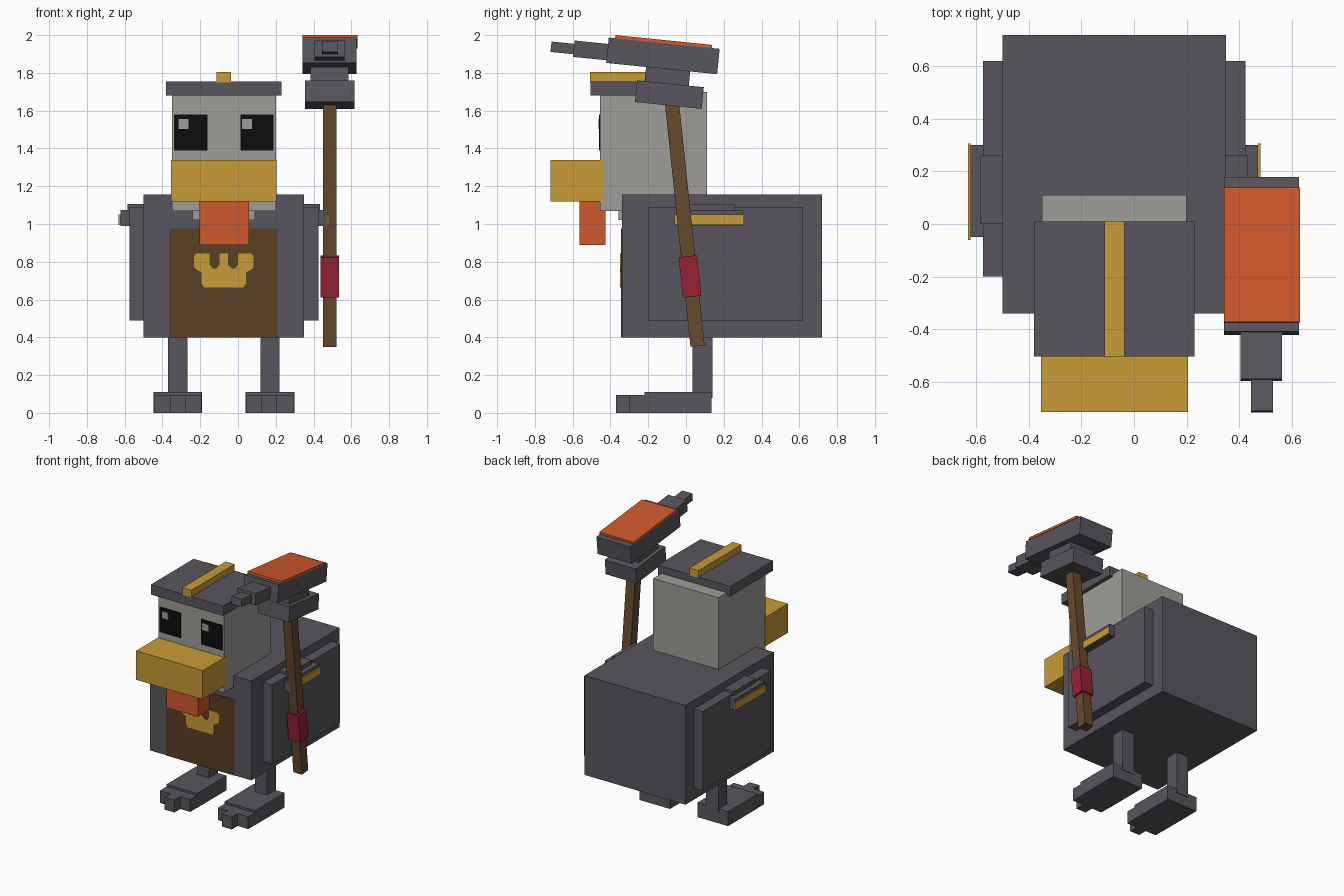
import bpy, bmesh, math
from mathutils import Matrix, Vector

if "Cube" in bpy.data.objects:
    bpy.data.objects.remove(bpy.data.objects["Cube"])

CX = -0.075  # symmetry plane of the bird


def mat(name, r, g, b):
    m = bpy.data.materials.new(name)
    m.diffuse_color = (r, g, b, 1)
    m.use_nodes = True
    m.node_tree.nodes["Principled BSDF"].inputs["Base Color"].default_value = m.diffuse_color
    return m


GREY = mat("slate_grey", 0.098, 0.093, 0.109)
PALE = mat("pale_grey", 0.352, 0.337, 0.318)
GOLD = mat("gold", 0.584, 0.328, 0.038)
ORANGE = mat("orange", 0.62, 0.100, 0.026)
LEATHER = mat("apron_brown", 0.100, 0.050, 0.018)
WOOD = mat("wood_brown", 0.133, 0.070, 0.027)
RED = mat("red", 0.315, 0.016, 0.036)
BLACK = mat("black", 0.004, 0.004, 0.004)


def finish(name, bm, m):
    bmesh.ops.recalc_face_normals(bm, faces=bm.faces)
    me = bpy.data.meshes.new(name)
    bm.to_mesh(me)
    bm.free()
    me.materials.append(m)
    ob = bpy.data.objects.new(name, me)
    bpy.context.collection.objects.link(ob)
    return ob


def box(name, m, x, y, z, tilt=0):
    """Box from (min, max) ranges, tilted about its own centre around x."""
    bm = bmesh.new()
    size = [b - a for a, b in (x, y, z)]
    bmesh.ops.create_cube(bm, size=1, matrix=Matrix.Diagonal((*size, 1)))
    ob = finish(name, bm, m)
    ob.location = [(a + b) / 2 for a, b in (x, y, z)]
    ob.rotation_euler.x = math.radians(tilt)
    return ob


def pair(name, m, x, y, z):
    """Right-hand box and its mirrored twin."""
    box("right_" + name, m, x, y, z)
    box("left_" + name, m, (2 * CX - x[1], 2 * CX - x[0]), y, z)


def tilted(name, m, x, cy, cz, length, height, tilt):
    box(name, m, x, (cy - length / 2, cy + length / 2),
        (cz - height / 2, cz + height / 2), tilt)


# Body and folded wings
box("body", GREY, (-0.50, 0.35), (-0.34, 0.72), (0.40, 1.155))
pair("wing", GREY, (0.34, 0.425), (-0.20, 0.62), (0.49, 1.09))
pair("shoulder_block", GREY, (0.34, 0.435), (0.0, 0.26), (1.0, 1.107))
pair("shoulder_pad", GREY, (0.42, 0.473), (-0.05, 0.30), (0.99, 1.075))
pair("shoulder_trim", GOLD, (0.472, 0.482), (-0.06, 0.307), (0.995, 1.05))

# Apron with a crown-shaped patch and a collar
box("apron", LEATHER, (-0.365, 0.21), (-0.344, -0.338), (0.40, 0.975))
half = [(0.0, 0.845), (0.022, 0.845), (0.022, 0.785), (0.04, 0.765),
        (0.06, 0.765), (0.075, 0.785), (0.075, 0.845), (0.145, 0.845),
        (0.158, 0.83), (0.158, 0.77), (0.14, 0.755), (0.118, 0.745),
        (0.118, 0.685), (0.105, 0.665), (0.0, 0.665)]
outline = half + [(-x, z) for x, z in reversed(half[1:-1])]
bm = bmesh.new()
patch = bm.faces.new([bm.verts.new((CX + x, -0.344, z)) for x, z in outline])
ext = bmesh.ops.extrude_face_region(bm, geom=[patch])
bmesh.ops.translate(bm, vec=Vector((0, -0.005, 0)),
                    verts=[g for g in ext["geom"] if isinstance(g, bmesh.types.BMVert)])
finish("apron_patch", bm, GOLD)
box("collar", PALE, (-0.24, 0.09), (-0.357, -0.335), (1.02, 1.08))

# Head, beak, wattle, hat
box("head", PALE, (-0.35, 0.20), (-0.455, 0.11), (1.07, 1.70))
box("beak", GOLD, (-0.355, 0.205), (-0.717, -0.44), (1.12, 1.34))
box("wattle", ORANGE, (-0.205, 0.058), (-0.565, -0.425), (0.89, 1.125))
box("hat", GREY, (-0.38, 0.23), (-0.505, 0.01), (1.68, 1.755))
box("hat_ridge", GOLD, (-0.113, -0.037), (-0.507, 0.012), (1.75, 1.805))

# Eyes: both glints sit on the same side of each pupil
pair("eye", BLACK, (0.012, 0.188), (-0.461, -0.453), (1.39, 1.58))
for side, x in (("left", -0.315), ("right", 0.022)):
    box(side + "_eye_glint", PALE, (x, x + 0.053), (-0.464, -0.459), (1.503, 1.555))

# Legs and stepped three-toed feet
pair("leg", GREY, (0.118, 0.22), (0.035, 0.14), (0.08, 0.42))
pair("foot", GREY, (0.04, 0.298), (-0.22, 0.135), (0.0, 0.11))
pair("side_toes", GREY, (0.042, 0.296), (-0.30, -0.21), (0.0, 0.094))
pair("middle_toe", GREY, (0.125, 0.207), (-0.37, -0.29), (0.0, 0.094))

# Staff with red grip
tilted("staff", WOOD, (0.449, 0.522), -0.009, 1.02, 0.075, 1.34, 6)
tilted("staff_grip", RED, (0.436, 0.536), 0.021, 0.722, 0.098, 0.215, 6)

# Stacked staff head, leaning the other way
LEAN = -5.8
tilted("staff_collar", GREY, (0.355, 0.617), -0.088, 1.685, 0.355, 0.115, LEAN)
tilted("staff_neck", GREY, (0.385, 0.585), -0.098, 1.785, 0.235, 0.12, LEAN)
tilted("staff_head", GREY, (0.342, 0.628), -0.122, 1.890, 0.59, 0.135, LEAN)
tilted("staff_head_cap", ORANGE, (0.342, 0.632), -0.118, 1.965, 0.515, 0.018, LEAN)
tilted("muzzle_base", GREY, (0.406, 0.563), -0.495, 1.918, 0.20, 0.087, LEAN)
tilted("muzzle_tip", GREY, (0.445, 0.530), -0.650, 1.932, 0.13, 0.055, LEAN)
